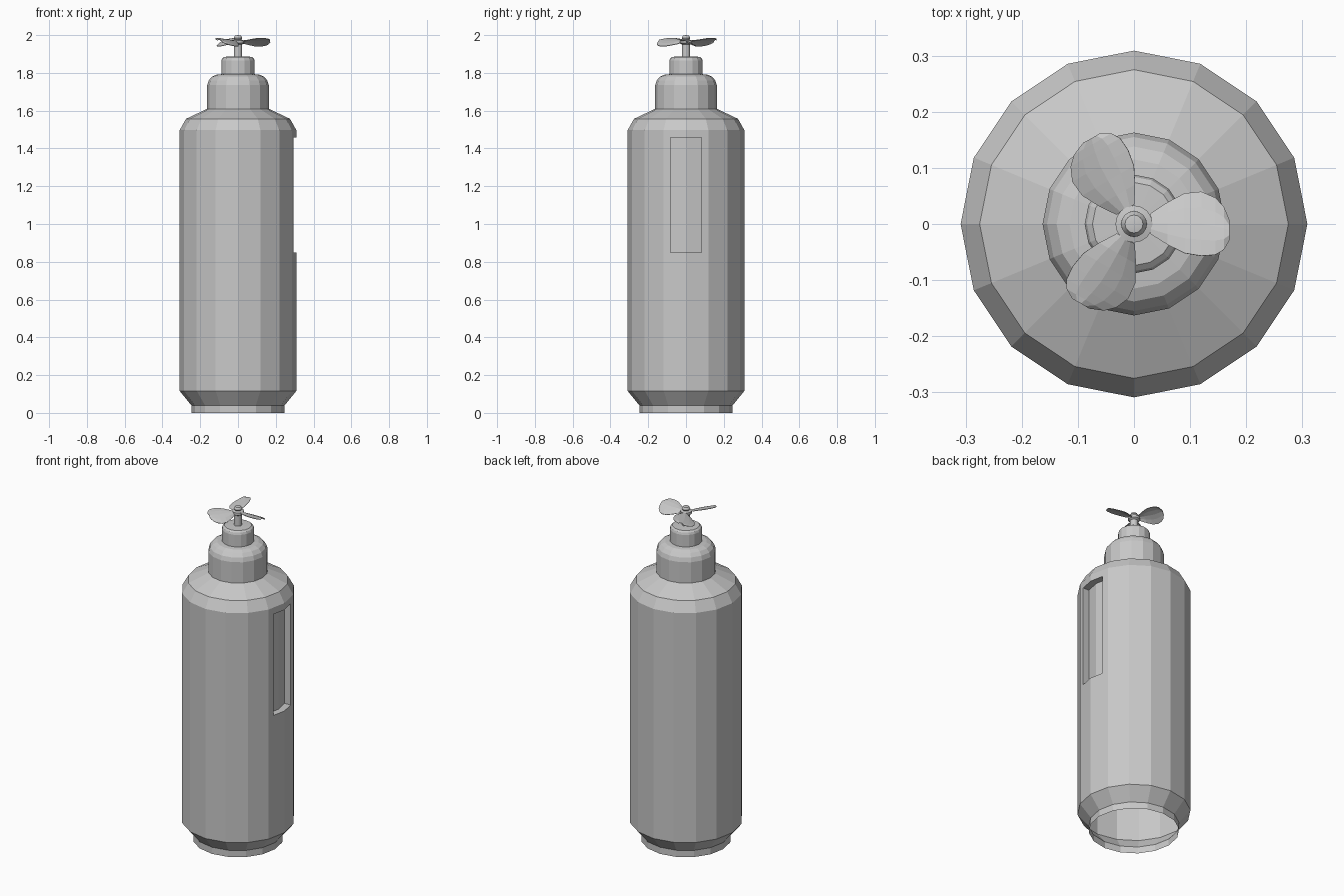
import bpy, bmesh
from math import sin, cos, pi, radians
from mathutils import Matrix, Vector

if "Cube" in bpy.data.objects:
    bpy.data.objects.remove(bpy.data.objects["Cube"], do_unlink=True)

grey = bpy.data.materials.new("plain_grey")
grey.use_nodes = True
grey.diffuse_color = (0.58, 0.58, 0.58, 1)
grey.node_tree.nodes["Principled BSDF"].inputs["Base Color"].default_value = grey.diffuse_color


def finish(bm, name, smooth=False):
    mesh = bpy.data.meshes.new(name)
    bm.to_mesh(mesh)
    bm.free()
    mesh.materials.append(grey)
    obj = bpy.data.objects.new(name, mesh)
    bpy.context.collection.objects.link(obj)
    if smooth:
        bpy.ops.object.select_all(action="DESELECT")
        obj.select_set(True)
        bpy.context.view_layer.objects.active = obj
        bpy.ops.object.shade_smooth_by_angle(angle=radians(35))
    return obj


def lathe(profile, sides=16):
    """Turn (radius, height) points around z; a zero radius closes the end."""
    bm = bmesh.new()
    rings = []
    for r, z in profile:
        count = sides if r else 1
        rings.append([bm.verts.new((r * cos(2 * pi * i / sides), r * sin(2 * pi * i / sides), z))
                      for i in range(count)])
    for low, high in zip(rings, rings[1:]):
        for i in range(sides):
            j = (i + 1) % sides
            if len(high) == 1:
                bm.faces.new((low[i], low[j], high[0]))
            else:
                bm.faces.new((low[i], low[j], high[j], high[i]))
    return bm


# Bottle body, open underneath
body = lathe([(0.247, 0), (0.247, 0.04), (0.309, 0.116), (0.309, 1.497),
              (0.275, 1.557), (0.163, 1.61)])

# Recessed window slot on the left side
half, bottom, top, depth = 0.082, 0.848, 1.457, 0.04
for point, normal in (((0, half, 0), (0, 1, 0)), ((0, -half, 0), (0, 1, 0)),
                      ((0, 0, bottom), (0, 0, 1)), ((0, 0, top), (0, 0, 1))):
    faces = [f for f in body.faces if f.calc_center_median().x > 0.25
             and bottom - 1 < f.calc_center_median().z < 1.49
             and f.calc_center_median().z > 0.12]
    geom = set(faces)
    for f in faces:
        geom.update(f.edges, f.verts)
    bmesh.ops.bisect_plane(body, geom=list(geom), plane_co=point, plane_no=normal)
slot = []
for f in body.faces:
    c = f.calc_center_median()
    if c.x > 0.25 and abs(c.y) < half and bottom < c.z < top:
        slot.append(f)
new = bmesh.ops.extrude_face_region(body, geom=slot)["geom"]
bmesh.ops.translate(body, vec=(-depth, 0, 0),
                    verts=[v for v in new if isinstance(v, bmesh.types.BMVert)])
leftover = [f for f in slot if f.is_valid]
if leftover:
    bmesh.ops.delete(body, geom=leftover, context="FACES_ONLY")
finish(body, "bottle_body")

# Neck and cap
finish(lathe([(0.163, 1.61), (0.163, 1.735), (0.155, 1.76), (0.138, 1.78),
              (0.115, 1.79), (0.088, 1.793)]), "neck")
finish(lathe([(0.088, 1.793), (0.088, 1.865), (0.084, 1.877), (0.074, 1.885),
              (0, 1.888)]), "cap")

# Spindle with hub collar and round tip
finish(lathe([(0.022, 1.885), (0.022, 1.95), (0.033, 1.957), (0.033, 1.972),
              (0.018, 1.976), (0.023, 1.985), (0.016, 1.997), (0, 2.0)]), "spindle", True)

# Propeller blades: stations of (radius, front edge, back edge), pitched and cambered
stations = [(0.03, -0.018, 0.018), (0.06, -0.037, 0.038), (0.09, -0.052, 0.054),
            (0.12, -0.057, 0.057), (0.145, -0.055, 0.046), (0.16, -0.046, 0.03),
            (0.17, -0.028, 0.005)]
across = 4
for k in range(3):
    bm = bmesh.new()
    turn = Matrix.Rotation(2 * pi * k / 3, 4, "Z")
    rows = []
    for r, front, back in stations:
        row = []
        for i in range(across + 1):
            t = i / across
            y = front + (back - front) * t
            z = 1.962 - 0.38 * y + 0.008 * sin(pi * t)
            row.append(bm.verts.new(turn @ Vector((r, y, z))))
        rows.append(row)
    for a, b in zip(rows, rows[1:]):
        for i in range(across):
            bm.faces.new((a[i], b[i], b[i + 1], a[i + 1]))
    blade = finish(bm, f"propeller_blade_{k + 1}")
    thick = blade.modifiers.new("thickness", "SOLIDIFY")
    thick.thickness = 0.003
    thick.offset = 0
